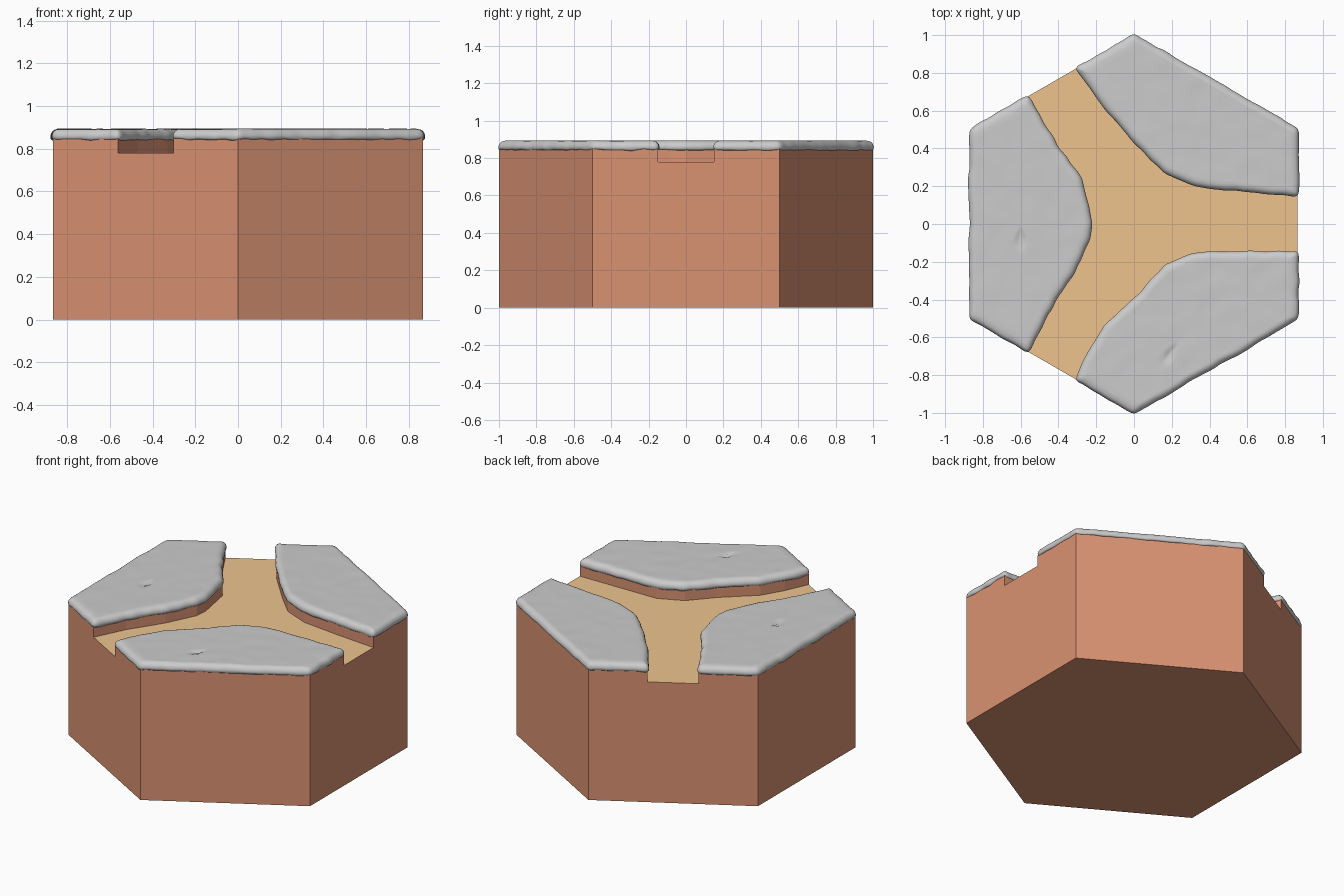
import bpy, bmesh, math
from mathutils import Vector, noise

if "Cube" in bpy.data.objects:
    bpy.data.objects.remove(bpy.data.objects["Cube"])

FLOOR, TOP = 0.78, 0.85
SNOW_Z = 0.893


def polar(deg, r=1.0):
    return Vector((r * math.cos(math.radians(deg)), r * math.sin(math.radians(deg))))


def rotated(x, y, deg):
    a = math.radians(deg)
    return Vector((x * math.cos(a) - y * math.sin(a), x * math.sin(a) + y * math.cos(a)))


def material(name, colour):
    m = bpy.data.materials.new(name)
    m.diffuse_color = (*colour, 1)
    m.use_nodes = True
    m.node_tree.nodes["Principled BSDF"].inputs["Base Color"].default_value = m.diffuse_color
    return m


def add_object(name, bm, *mats):
    bmesh.ops.recalc_face_normals(bm, faces=bm.faces[:])
    me = bpy.data.meshes.new(name)
    bm.to_mesh(me)
    bm.free()
    for m in mats:
        me.materials.append(m)
    ob = bpy.data.objects.new(name, me)
    bpy.context.collection.objects.link(ob)
    return ob


# Inner edges of the three raised banks, counterclockwise round the path
INNER = [
    [(0.585, 0.175), (0.33, 0.205), (0.165, 0.275), (0.035, 0.405), (-0.15, 0.61)],
    [(-0.405, 0.40), (-0.275, 0.235), (-0.232, 0.0), (-0.238, -0.08), (-0.33, -0.27), (-0.468, -0.48)],
    [(-0.235, -0.675), (-0.155, -0.54), (0.035, -0.37), (0.165, -0.225), (0.32, -0.155)],
]
R = math.cos(math.radians(30))
banks = []
for k, pts in enumerate(INNER):
    start = rotated(R, 0.15, 120 * k)
    end = rotated(R, -0.15, 120 * (k + 1))
    banks.append([start] + [Vector(p) for p in pts] + [end])

# Hexagonal earth block with a three-way sunken path
bm = bmesh.new()
low = [bm.verts.new((*polar(30 + 60 * i), 0)) for i in range(6)]
high = [bm.verts.new((*polar(30 + 60 * i), TOP)) for i in range(6)]
up = [[bm.verts.new((*p, TOP)) for p in b] for b in banks]
down = [[bm.verts.new((*p, FLOOR)) for p in b] for b in banks]
bm.faces.new(low)
for k in range(3):
    a, b = 2 * k, 2 * k + 1          # outer corners of this bank
    prev = (a - 1) % 6
    bm.faces.new(up[k] + [high[b], high[a]])
    bm.faces.new((low[a], low[b], high[b], high[a]))
    for i in range(len(up[k]) - 1):
        bm.faces.new((down[k][i], down[k][i + 1], up[k][i + 1], up[k][i]))
    bm.faces.new((low[prev], low[a], high[a], up[k][0], down[k][0],
                  down[k - 1][-1], up[k - 1][-1], high[prev]))
path = bm.faces.new(down[0] + down[1] + down[2])
path.material_index = 1
add_object("earth_block", bm, material("earth", (0.70, 0.29, 0.17)),
           material("path", (0.85, 0.55, 0.27)))


def resample(poly, step):
    out = []
    for i, p in enumerate(poly):
        q = poly[(i + 1) % len(poly)]
        n = max(1, round((q - p).length / step))
        out += [p.lerp(q, j / n) for j in range(n)]
    return out


def wobble(p, freq, seed):
    return noise.noise(Vector((p.x * freq, p.y * freq, seed)))


# Soft-edged slab covering one bank
def cover(name, outline, dimple):
    pts = resample(outline, 0.014)
    n = len(pts)
    for _ in range(2):
        pts = [(pts[i - 1] + 2 * pts[i] + pts[(i + 1) % n]) / 4 for i in range(n)]
    area = sum(pts[i - 1].cross(pts[i]) for i in range(n))
    sign = 1 if area > 0 else -1
    normals = []
    for i in range(n):
        t = (pts[(i + 3) % n] - pts[i - 3]).normalized()
        normals.append(Vector((t.y, -t.x)) * sign)
    pts = [p + nn * (0.008 + 0.007 * wobble(p, 13, 2.5)) for p, nn in zip(pts, normals)]
    centre = sum(pts, Vector((0, 0))) / n

    bm = bmesh.new()
    rings = []
    # rounded rim: inset and height
    for inset, z in ((0.025, 0.847), (0.009, 0.841), (0.001, 0.849), (0, 0.862),
                     (0.004, 0.874), (0.011, 0.883), (0.020, 0.889)):
        ring = []
        for p, nn in zip(pts, normals):
            dz = 0.005 * wobble(p, 16, 7.3) if z < 0.86 else 0
            ring.append(bm.verts.new((*(p - nn * inset), z + dz)))
        rings.append(ring)
    # gently uneven top
    for s in [0.96] + [0.91 - 0.07 * i for i in range(13)]:
        ring = []
        for p, nn in zip(pts, normals):
            q = centre + (p - nn * 0.02 - centre) * s
            ring.append(bm.verts.new((*q, SNOW_Z + 0.002 * wobble(q, 10, 4.1))))
        rings.append(ring)
    for a, b in zip(rings, rings[1:]):
        for i in range(n):
            j = (i + 1) % n
            bm.faces.new((a[i], a[j], b[j], b[i]))
    bm.faces.new(rings[0])
    tip = bm.verts.new((*centre, SNOW_Z))
    for i in range(n):
        bm.faces.new((rings[-1][i], rings[-1][(i + 1) % n], tip))
    # small pit in the surface
    if dimple:
        d = Vector(dimple)
        for v in bm.verts:
            r = (v.co.xy - d).length
            if v.co.z > 0.88 and r < 0.04:
                v.co.z -= 0.03 * (1 - r / 0.04) ** 2
    for f in bm.faces:
        f.smooth = True
    add_object(name, bm)


names = ("cover_back_right", "cover_left", "cover_front_right")
for k, dimple in enumerate((None, (-0.6, -0.07), (0.185, -0.695))):
    cover(names[k], banks[k] + [polar(90 + 120 * k), polar(30 + 120 * k)], dimple)
